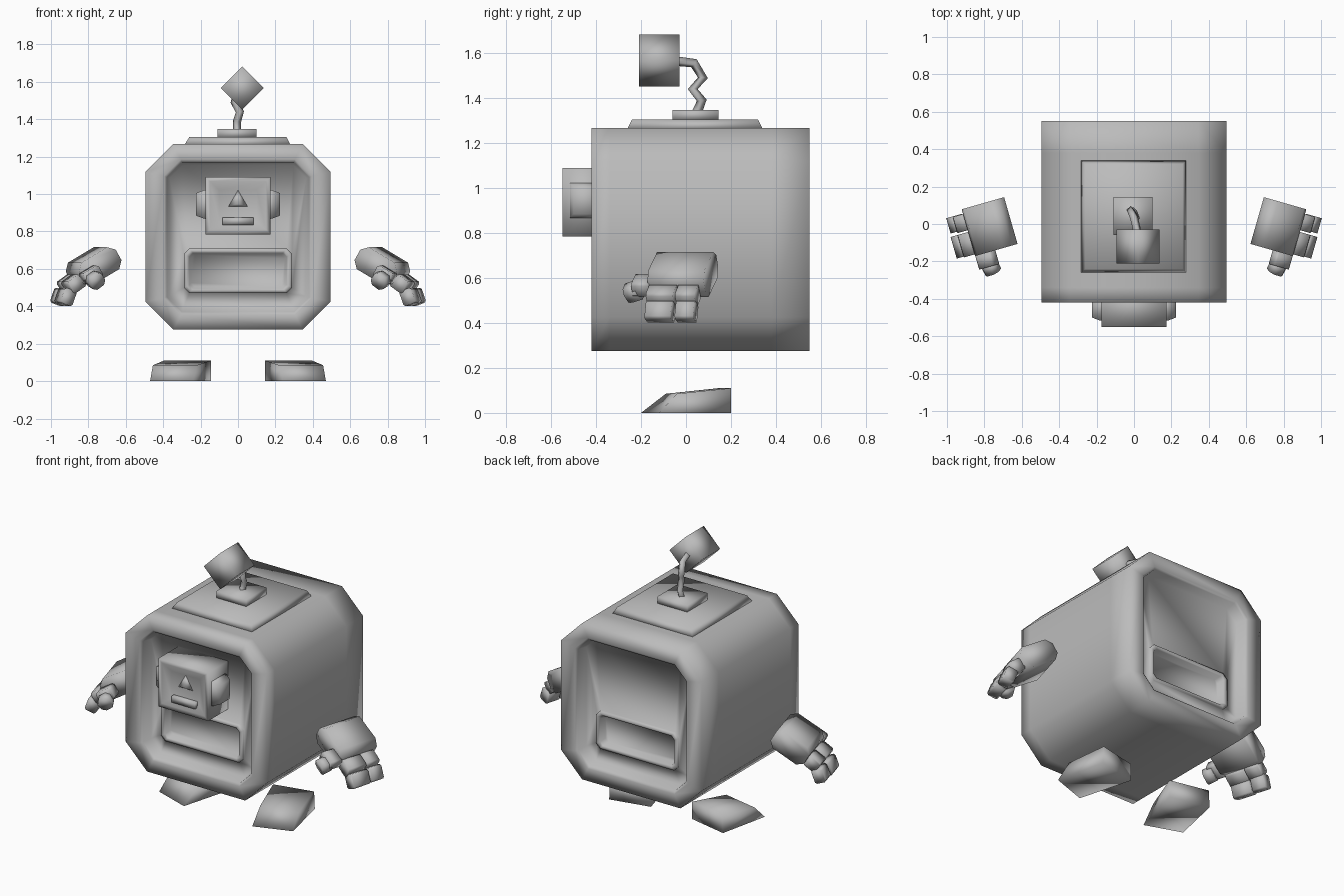
import bpy, bmesh, math
from mathutils import Matrix, Vector

if "Cube" in bpy.data.objects:
    bpy.data.objects.remove(bpy.data.objects["Cube"])

grey = bpy.data.materials.new("grey")
grey.diffuse_color = (0.5, 0.5, 0.5, 1)
grey.use_nodes = True
grey.node_tree.nodes["Principled BSDF"].inputs["Base Color"].default_value = grey.diffuse_color


def finish(name, bm, smooth=None):
    bmesh.ops.recalc_face_normals(bm, faces=bm.faces)
    me = bpy.data.meshes.new(name)
    bm.to_mesh(me)
    bm.free()
    me.materials.append(grey)
    ob = bpy.data.objects.new(name, me)
    bpy.context.collection.objects.link(ob)
    bpy.context.view_layer.objects.active = ob
    ob.select_set(True)
    if smooth is None:
        bpy.ops.object.shade_smooth()
    else:
        bpy.ops.object.shade_smooth_by_angle(angle=math.radians(smooth))
    ob.select_set(False)
    return ob


def loft(name, rings, smooth=None):
    """Skin a list of equal-length rings and cap both ends."""
    bm = bmesh.new()
    vs = [[bm.verts.new(p) for p in r] for r in rings]
    n = len(vs[0])
    for a, b in zip(vs, vs[1:]):
        for i in range(n):
            j = (i + 1) % n
            bm.faces.new((a[i], a[j], b[j], b[i]))
    bm.faces.new(vs[0])
    bm.faces.new(vs[-1])
    return finish(name, bm, smooth)


def octagon(hw, z0, z1, c, y):
    """Corner-cut rectangle facing along y."""
    return [(-hw + c, y, z0), (hw - c, y, z0), (hw, y, z0 + c), (hw, y, z1 - c),
            (hw - c, y, z1), (-hw + c, y, z1), (-hw, y, z1 - c), (-hw, y, z0 + c)]


def rect_z(x0, x1, y0, y1, z):
    return [(x0, y0, z), (x1, y0, z), (x1, y1, z), (x0, y1, z)]


def rect_y(hw, z0, z1, y):
    return [(-hw, y, z0), (hw, y, z0), (hw, y, z1), (-hw, y, z1)]


def block(name, size, matrix, bevel=0.0, smooth=None):
    """Box with its long y edges bevelled, placed by a matrix."""
    bm = bmesh.new()
    bmesh.ops.create_cube(bm, size=1)
    bmesh.ops.scale(bm, vec=size, verts=bm.verts)
    if bevel:
        along = [e for e in bm.edges if abs(e.verts[0].co.y - e.verts[1].co.y) > 1e-4]
        bmesh.ops.bevel(bm, geom=along, offset=bevel, segments=1, affect='EDGES')
    bm.transform(matrix)
    return finish(name, bm, smooth)


# Body shell; each end has a shallow panel holding a framed slot
def shell(y):
    return octagon(0.495, 0.276, 1.268, 0.15, y)


def end(rim, s):
    """Rings from the rim inward; s is the outward y direction."""
    spec = ((0.395, 0.355, 1.185, 0.09, 0), (0.38, 0.37, 1.17, 0.08, 0.01),
            (0.365, 0.385, 1.155, 0.07, 0.07), (0.29, 0.47, 0.71, 0.03, 0.07),
            (0.29, 0.47, 0.71, 0.03, 0.06), (0.275, 0.483, 0.697, 0.025, 0.053),
            (0.26, 0.495, 0.685, 0.02, 0.06), (0.25, 0.505, 0.675, 0.02, 0.10))
    return [octagon(*v, rim - s * d) for *v, d in spec]


loft("body", end(-0.42, -1)[::-1] + [shell(y) for y in (-0.42, -0.34, 0.38, 0.55)] + end(0.55, 1))

# Face block with a hollow front, nose, lip and side knobs
loft("face", [rect_y(0.175, 0.785, 1.09, -0.34), rect_y(0.175, 0.785, 1.09, -0.55),
              rect_y(0.15, 0.81, 1.068, -0.55), rect_y(0.10, 0.85, 1.02, -0.525)])
bm = bmesh.new()
base = [bm.verts.new(p) for p in ((-0.065, -0.518, 0.93), (0.065, -0.518, 0.93), (0, -0.518, 1.04))]
tip = bm.verts.new((0, -0.55, 0.95))
for i in range(3):
    bm.faces.new((base[i], base[(i + 1) % 3], tip))
bm.faces.new(base)
finish("nose", bm)
block("lip", (0.165, 0.045, 0.04), Matrix.Translation((0, -0.527, 0.855)))
for s, side in ((-1, "left"), (1, "right")):
    loft(side + "_knob", [[(s * x, y0, z0), (s * x, y1, z0), (s * x, y1, z1), (s * x, y0, z1)]
                          for x, y0, y1, z0, z1 in ((0.165, -0.515, -0.38, 0.865, 1.025),
                                                    (0.185, -0.515, -0.38, 0.87, 1.02),
                                                    (0.225, -0.50, -0.40, 0.885, 1.005))])

# Roof plate and antenna base
loft("roof_plate", [rect_z(-0.285, 0.28, -0.26, 0.34, 1.265), rect_z(-0.26, 0.26, -0.24, 0.32, 1.305)])
loft("antenna_base", [rect_z(-0.11, 0.10, -0.06, 0.145, 1.30), rect_z(-0.11, 0.10, -0.06, 0.145, 1.348)])

# Zigzag antenna rod
cu = bpy.data.curves.new("antenna_rod", 'CURVE')
cu.dimensions = '3D'
cu.bevel_depth = 0.022
cu.bevel_resolution = 0
sp = cu.splines.new('POLY')
pts = [(-0.005, 0.05, 1.34), (-0.005, 0.07, 1.39), (0.01, 0.03, 1.44),
       (-0.018, 0.075, 1.49), (0.0, 0.035, 1.555), (0.02, -0.05, 1.565)]
sp.points.add(len(pts) - 1)
for p, co in zip(sp.points, pts):
    p.co = (*co, 1)
cu.materials.append(grey)
bpy.context.collection.objects.link(bpy.data.objects.new("antenna_rod", cu))

# Antenna cube standing on its edge
block("antenna_cube", (0.163, 0.18, 0.163),
      Matrix.Translation((0.022, -0.12, 1.567)) @ Matrix.Rotation(math.pi / 4, 4, 'Y'))


# Hand pieces: a frame that points outward, turned and tilted down
def frame(x, y, z, tilt, turn=-16):
    return (Matrix.Translation((x, y, z)) @ Matrix.Rotation(math.radians(turn), 4, 'Z')
            @ Matrix.Rotation(math.radians(tilt), 4, 'Y'))


HAND = [("palm", (0.235, 0.26, 0.135), frame(0.772, -0.014, 0.616, 30), 0.035),
        ("front_finger_root", (0.085, 0.125, 0.075), frame(0.878, -0.105, 0.52, 35), 0.01),
        ("front_finger_tip", (0.085, 0.12, 0.07), frame(0.922, -0.115, 0.45, 70), 0.01),
        ("rear_finger_root", (0.085, 0.09, 0.075), frame(0.908, 0.008, 0.52, 35), 0.01),
        ("rear_finger_tip", (0.085, 0.085, 0.07), frame(0.95, 0.002, 0.45, 70), 0.01),
        ("thumb_root", (0.10, 0.08, 0.07), frame(0.785, -0.19, 0.567, 30), 0.01),
        ("thumb_tip", (0.085, 0.06, 0.08), frame(0.765, -0.232, 0.54, 35) @
         Matrix.Rotation(math.radians(20), 4, 'X'), 0.02)]
# Foot corners: ground outline and the lower-fronted top
FOOT = [[(0.145, 0.145, 0), (0.40, 0.2, 0), (0.47, -0.12, 0), (0.24, -0.2, 0)],
        [(0.145, 0.145, 0.11), (0.395, 0.2, 0.11), (0.455, -0.04, 0.085), (0.22, -0.09, 0.085)]]

for s, side in ((1, "right"), (-1, "left")):
    mirror = Matrix.Diagonal((s, 1, 1, 1))
    for part, size, m, bev in HAND:
        block(f"{side}_{part}", size, mirror @ m, bev)
    loft(side + "_foot", [[mirror @ Vector(p) for p in ring] for ring in FOOT])
